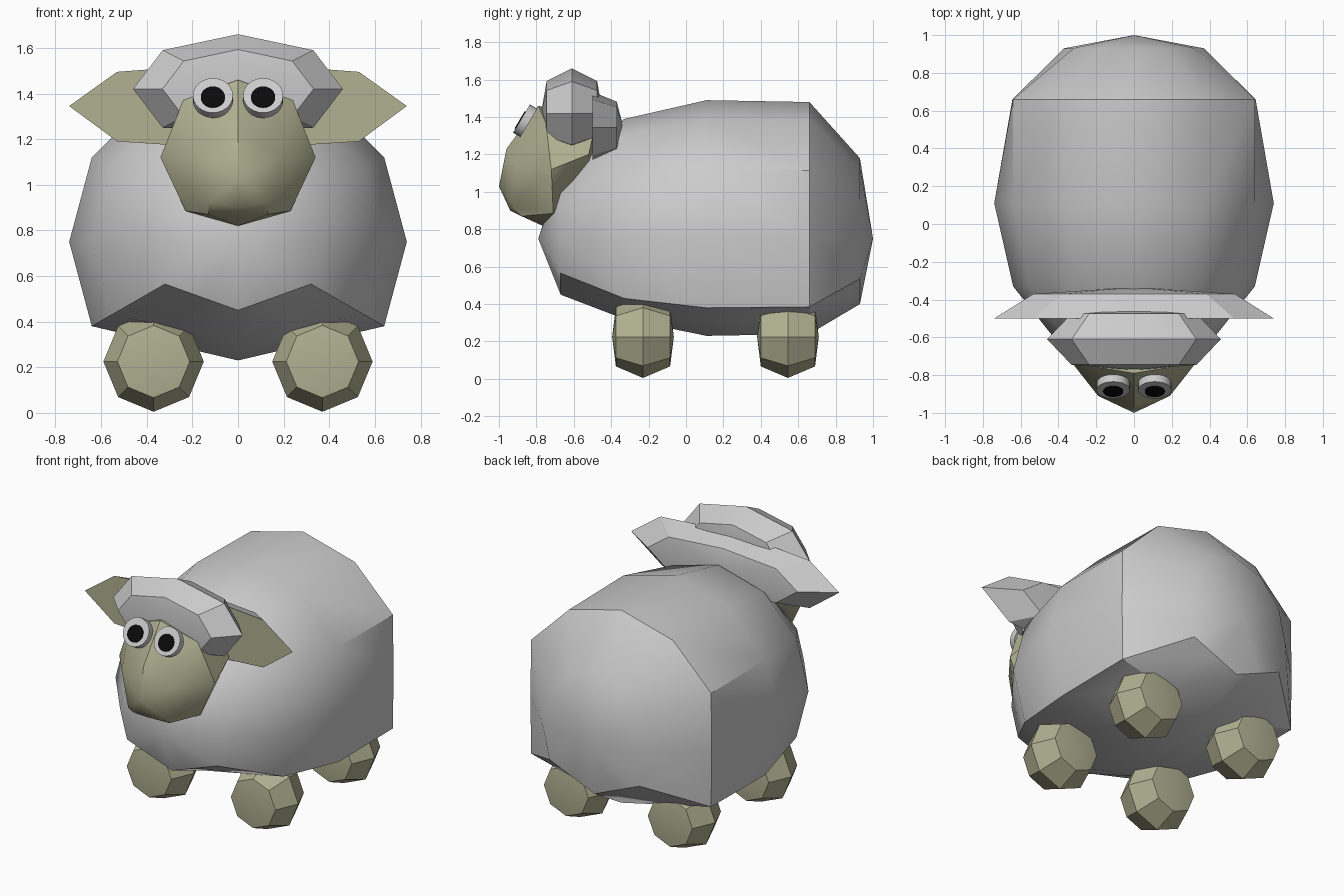
import bpy, bmesh
from math import sin, cos, pi, radians
from mathutils import Vector, Matrix

cube = bpy.data.objects.get("Cube")
if cube:
    bpy.data.objects.remove(cube, do_unlink=True)


def material(name, rgb):
    m = bpy.data.materials.new(name)
    m.use_nodes = True
    m.diffuse_color = (*rgb, 1)
    m.node_tree.nodes["Principled BSDF"].inputs["Base Color"].default_value = (*rgb, 1)
    return m


WOOL = material("wool grey", (0.6, 0.6, 0.6))
SKIN = material("khaki skin", (0.44, 0.44, 0.29))
BLACK = material("pupil black", (0.003, 0.003, 0.003))


def finish(bm, name, mats, angle=35):
    bmesh.ops.recalc_face_normals(bm, faces=bm.faces)
    me = bpy.data.meshes.new(name)
    bm.to_mesh(me)
    bm.free()
    ob = bpy.data.objects.new(name, me)
    bpy.context.collection.objects.link(ob)
    for m in mats:
        me.materials.append(m)
    bpy.ops.object.select_all(action="DESELECT")
    ob.select_set(True)
    bpy.context.view_layer.objects.active = ob
    bpy.ops.object.shade_smooth_by_angle(angle=radians(angle))
    return ob


def loft(rings, start=None, end=None):
    """Skin a row of equal rings, closing each end with a fan or a flat face."""
    bm = bmesh.new()
    loops = [[bm.verts.new(p) for p in r] for r in rings]
    n = len(loops[0])
    for a, b in zip(loops, loops[1:]):
        for i in range(n):
            j = (i + 1) % n
            bm.faces.new((a[i], a[j], b[j], b[i]))
    for loop, pole in ((loops[0], start), (loops[-1], end)):
        if pole is None:
            bm.faces.new(loop)
            continue
        tip = bm.verts.new(pole)
        for i in range(n):
            bm.faces.new((loop[i], loop[(i + 1) % n], tip))
    return bm


def mirrored(half):
    """Complete a closed outline whose first and last points lie at x = 0."""
    return half + [(-x, z) for x, z in half[-2:0:-1]]


def scaled_ring(outline, centre, y, s):
    cx, cy, cz = centre
    return [(cx + x * s, cy + y, cz + z * s) for x, z in outline]


# Body: twelve-sided round section with a flattened belly
def body_ring(y, rx, rz, belly, side=1):
    half = [(rx * sin(k * pi / 6), rz * cos(k * pi / 6)) for k in range(5)]
    half[3] = (rx * side, 0)
    low = half[4]
    half += [(low[0] / 2, (low[1] + belly) / 2), (0, belly)]
    return [(x, y, 0.75 + z) for x, z in mirrored(half)]


body = loft([body_ring(-0.67, 0.37, 0.37, -0.30),
             body_ring(-0.33, 0.64, 0.64, -0.43),
             body_ring(0.11, 0.74, 0.74, -0.52),
             body_ring(0.66, 0.74, 0.73, -0.51, 0.87),
             body_ring(0.93, 0.37, 0.43, -0.35)],
            (0, -0.79, 0.75), (0, 1.0, 0.75))
finish(body, "body", [WOOL])

# Feet: chunky eight-sided beads
octagon = [(0.22 * sin(k * pi / 4), 0.22 * cos(k * pi / 4)) for k in range(8)]
for side, x in (("left", 0.37), ("right", -0.37)):
    for end, y in (("front", -0.23), ("rear", 0.545)):
        c = (x, y, 0.225)
        rings = [scaled_ring(octagon, c, dy, s)
                 for dy, s in ((-0.145, 0.72), (0, 1), (0.145, 0.72))]
        foot = loft(rings, (x, y - 0.165, 0.225), (x, y + 0.165, 0.225))
        finish(foot, f"{end}_{side}_foot", [SKIN])

# Head: faceted muzzle hull
half_head = [(0, -1, 1.03), (0, -0.96, 1.23), (0.19, -0.91, 1.13), (0.13, -0.93, 0.92),
             (0, -0.94, 0.9), (0, -0.79, 1.46), (0.24, -0.75, 1.37), (0.34, -0.72, 1.12),
             (0.23, -0.71, 0.885), (0, -0.77, 0.82), (0.13, -0.88, 0.87),
             (0.3, -0.52, 1.2), (0.2, -0.48, 1.38), (0, -0.5, 0.98)]
bm = bmesh.new()
for x, y, z in half_head:
    for sx in {x, -x}:
        bm.verts.new((sx, y, z))
bmesh.ops.convex_hull(bm, input=bm.verts)
finish(bm, "head", [SKIN])

# Wool cap on the head
cap_outline = mirrored([(0, 0.24), (0.33, 0.17), (0.46, 0), (0.33, -0.17), (0, -0.18)])
c = (0, -0.61, 1.42)
cap = loft([scaled_ring(cap_outline, c, dy, s)
            for dy, s in ((-0.135, 0.72), (0, 1), (0.135, 0.72))],
           (0, -0.775, 1.42), (0, -0.445, 1.42))
finish(cap, "wool_cap", [WOOL], 30)

# Ears: one wide band with a bare front
ear_outline = mirrored([(0, 0.19), (0.53, 0.15), (0.74, 0), (0.53, -0.155), (0, -0.19)])
c = (0, -0.5, 1.345)
ears = loft([scaled_ring(ear_outline, c, 0, 1), scaled_ring(ear_outline, c, 0.13, 0.72)],
            None, (0, -0.335, 1.345))
ob = finish(ears, "ears", [WOOL, SKIN], 30)
for f in ob.data.polygons:
    f.material_index = int(f.normal.y < -0.9)

# Eyes: tilted discs with dark pupils
def disc(name, x, offset, radius, depth, mat, drop=0):
    normal = Vector((0, -0.86, 0.51)).normalized()
    down = Vector((0, -0.51, -0.86)).normalized()
    place = Vector((x, -0.86, 1.38)) + normal * offset + down * drop
    rot = normal.to_track_quat("Z", "Y").to_matrix().to_4x4()
    bm = bmesh.new()
    bmesh.ops.create_cone(bm, cap_ends=True, segments=24, radius1=radius, radius2=radius,
                          depth=depth, matrix=Matrix.Translation(place) @ rot)
    finish(bm, name, [mat])


for side, x in (("left", 0.11), ("right", -0.11)):
    disc(f"{side}_eye", x, 0, 0.088, 0.045, WOOL)
    disc(f"{side}_pupil", x, 0.024, 0.053, 0.008, BLACK, 0.01)
